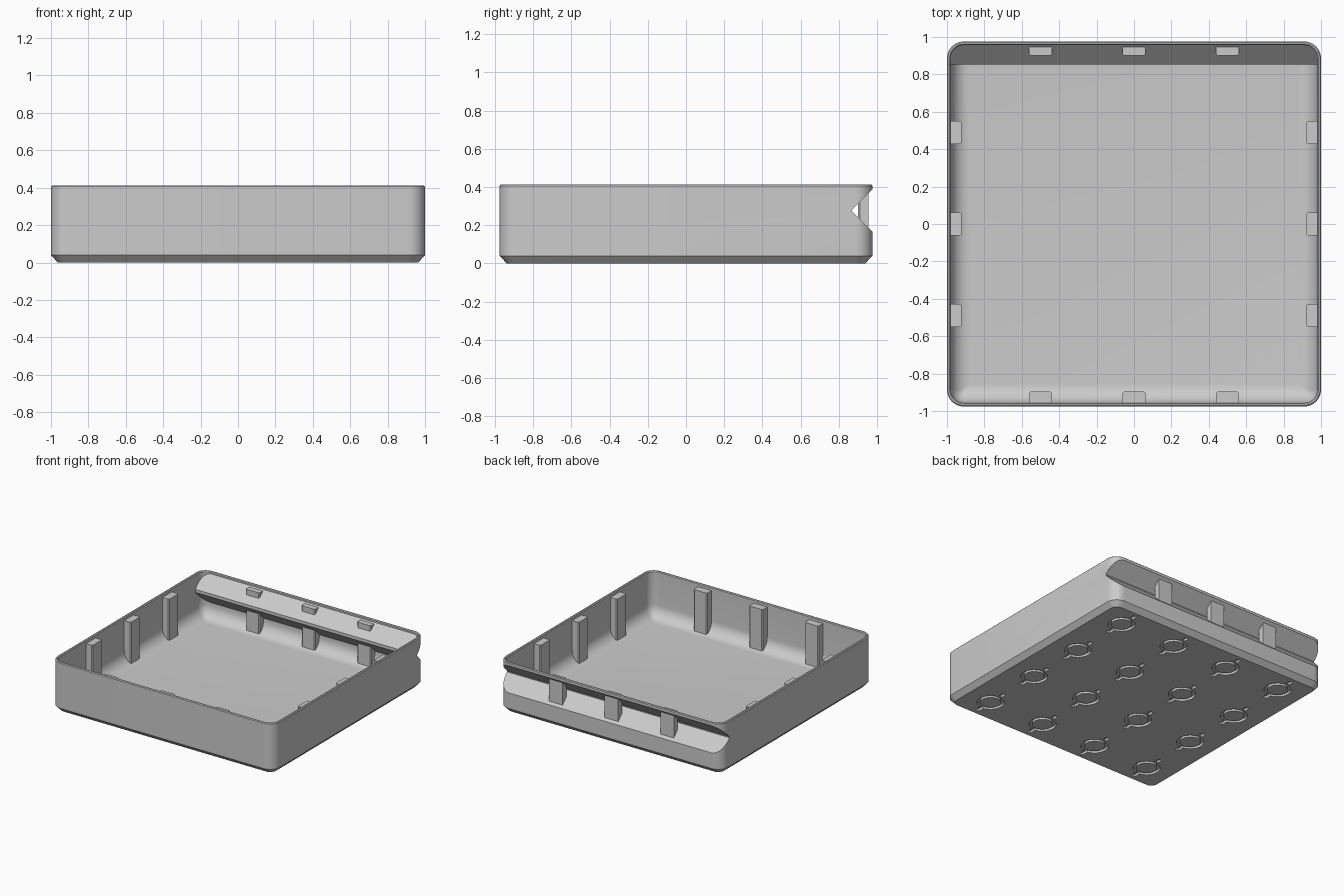
import bpy, bmesh
from math import sin, cos, pi, asin, radians
from mathutils import Vector

cube = bpy.data.objects.get("Cube")
if cube:
    bpy.data.objects.remove(cube, do_unlink=True)

GREY = (0.6, 0.6, 0.6, 1)
mat = bpy.data.materials.new("plain_grey")
mat.use_nodes = True
mat.diffuse_color = GREY
mat.node_tree.nodes["Principled BSDF"].inputs["Base Color"].default_value = GREY

HX, HY, TOP, WALL, CORNER = 1.0, 0.976, 0.412, 0.02, 0.09
FLOOR, FILLET = 0.04, 0.1


def finish(name, bm):
    bmesh.ops.recalc_face_normals(bm, faces=bm.faces[:])
    mesh = bpy.data.meshes.new(name)
    bm.to_mesh(mesh)
    bm.free()
    mesh.materials.append(mat)
    obj = bpy.data.objects.new(name, mesh)
    bpy.context.collection.objects.link(obj)
    return obj


def add_prism(bm, points, direction):
    base = bm.faces.new([bm.verts.new(p) for p in points])
    top = bmesh.ops.extrude_face_region(bm, geom=[base])["geom"]
    verts = [v for v in top if isinstance(v, bmesh.types.BMVert)]
    bmesh.ops.translate(bm, verts=verts, vec=Vector(direction))


def rounded_loop(inset, z, steps=8):
    r = max(CORNER - inset, 0.012)
    cx, cy = HX - inset - r, HY - inset - r
    loop = []
    for quarter, (sx, sy) in enumerate([(1, 1), (-1, 1), (-1, -1), (1, -1)]):
        for i in range(steps + 1):
            a = (quarter + i / steps) * pi / 2
            loop.append((sx * cx + r * cos(a), sy * cy + r * sin(a), z))
    return loop


def loft(name, levels):
    bm = bmesh.new()
    rings = [[bm.verts.new(p) for p in rounded_loop(*lv)] for lv in levels]
    n = len(rings[0])
    for low, high in zip(rings, rings[1:]):
        for i in range(n):
            j = (i + 1) % n
            bm.faces.new((low[i], low[j], high[j], high[i]))
    bm.faces.new(rings[0][::-1])
    bm.faces.new(rings[-1])
    return finish(name, bm)


def cut(target, cutter):
    mod = target.modifiers.new("cut", "BOOLEAN")
    mod.operation, mod.solver, mod.object = "DIFFERENCE", "EXACT", cutter
    bpy.context.view_layer.objects.active = target
    bpy.ops.object.modifier_apply(modifier=mod.name)
    bpy.data.objects.remove(cutter, do_unlink=True)


def groove_bar(name, profile):
    bm = bmesh.new()
    add_prism(bm, [(-1.2, y, z) for y, z in profile], (2.4, 0, 0))
    return finish(name, bm)


# Outer shell with chamfered foot and softened rim
tray = loft("tray", [(0.037, 0), (0, 0.039), (0, TOP - 0.006), (0.006, TOP)])

# Hollow with a rounded floor edge
levels = []
for i in range(9):
    a = i / 8 * pi / 2
    levels.append((WALL + FILLET * (1 - sin(a)), FLOOR + FILLET * (1 - cos(a))))
levels += [(WALL, TOP - 0.006), (0.014, TOP), (0.014, TOP + 0.1)]
hollow = loft("hollow", levels)

# Finger groove along the back, with its wall folded inwards
cut(hollow, groove_bar("fold", [(1.05, 0.488), (0.852, 0.29),
                                (0.852, 0.265), (1.05, 0.067)]))
cut(tray, groove_bar("groove", [(1.08, 0.49), (0.87, 0.28),
                                (0.87, 0.272), (1.08, 0.062)]))
cut(tray, hollow)

# Ring-shaped sockets with side slots under the floor
R, R_IN, SLOT, REACH, DEPTH = 0.1, 0.075, 0.016, 0.155, 0.02
edge = asin(SLOT / R)
outline = []
for side in (0, pi):
    for i in range(17):
        a = side - pi / 2 + edge + i / 16 * (pi - 2 * edge)
        outline.append((R * cos(a), R * sin(a)))
    s = 1 if side == 0 else -1
    outline += [(s * SLOT, s * REACH), (-s * SLOT, s * REACH)]
disc = [(R_IN * cos(i * pi / 16), R_IN * sin(i * pi / 16)) for i in range(32)]

sockets, plugs = bmesh.new(), bmesh.new()
spots = (-0.75, -0.25, 0.25, 0.75)
for cx in spots:
    for cy in spots:
        add_prism(sockets, [(cx + x, cy + y, -0.02) for x, y in outline],
                  (0, 0, DEPTH + 0.02))
        add_prism(plugs, [(cx + x, cy + y, 0) for x, y in disc],
                  (0, 0, DEPTH + 0.005))
cut(tray, finish("sockets", sockets))
socket_centres = finish("socket_centres", plugs)


# Upright ribs on the four walls
def add_ribs(name, inner, outer, spacing, place):
    bm = bmesh.new()
    w, c = 0.061, 0.008
    for k in (-1, 0, 1):
        m = k * spacing
        shape = [(m - w, outer), (m - w, inner + c), (m - w + c, inner),
                 (m + w - c, inner), (m + w, inner + c), (m + w, outer)]
        add_prism(bm, [place(a, d) for a, d in shape], (0, 0, 0.355))
    return finish(name, bm)


Z0 = 0.03
ribs = [
    add_ribs("left_ribs", 0.921, 0.99, 0.49, lambda a, d: (d, a, Z0)),
    add_ribs("right_ribs", 0.921, 0.99, 0.49, lambda a, d: (-d, a, Z0)),
    add_ribs("front_ribs", 0.896, 0.966, 0.5, lambda a, d: (a, -d, Z0)),
    add_ribs("back_ribs", 0.902, 0.957, 0.5, lambda a, d: (a, d, Z0)),
]

# Smooth the rounded surfaces, keep edges crisp
bpy.ops.object.select_all(action="DESELECT")
for obj in [tray, socket_centres] + ribs:
    obj.select_set(True)
bpy.context.view_layer.objects.active = tray
bpy.ops.object.shade_smooth_by_angle(angle=radians(30))
